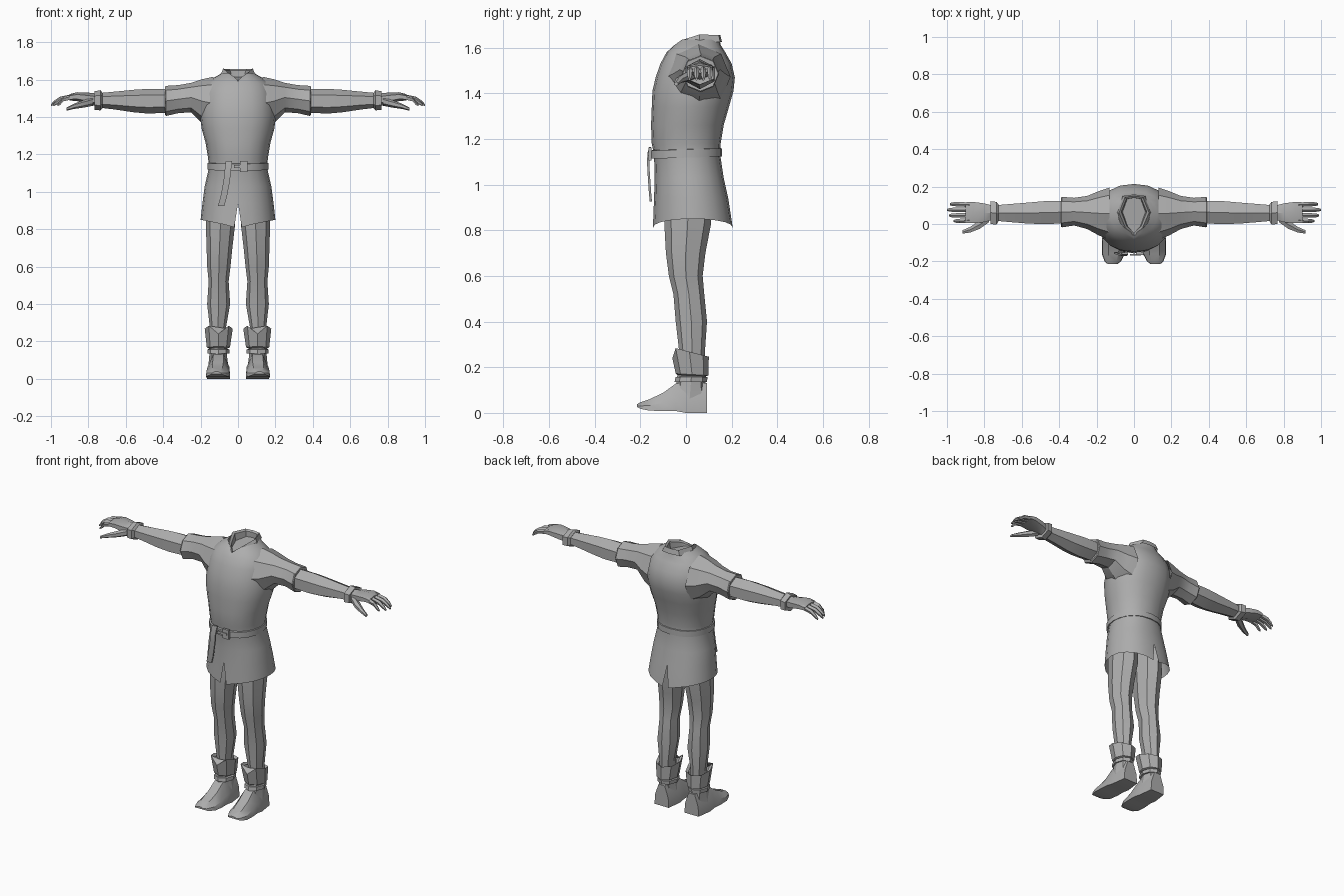
import bpy, bmesh, math

grey = bpy.data.materials.new("cloth_grey")
grey.diffuse_color = (0.42, 0.42, 0.42, 1)


def loft(name, rings, closed=True, caps=True, mirror=True, angle=30):
    """Skin a list of equal-length point rings into one object."""
    bm = bmesh.new()
    rows = [[bm.verts.new(p) for p in r] for r in rings]
    n = len(rows[0])
    for a, b in zip(rows, rows[1:]):
        for i in range(n if closed else n - 1):
            j = (i + 1) % n
            bm.faces.new((a[i], a[j], b[j], b[i]))
    if caps:
        bm.faces.new(rows[0])
        bm.faces.new(rows[-1])
    bmesh.ops.recalc_face_normals(bm, faces=bm.faces)
    me = bpy.data.meshes.new(name)
    bm.to_mesh(me)
    bm.free()
    ob = bpy.data.objects.new(name, me)
    bpy.context.collection.objects.link(ob)
    me.materials.append(grey)
    if mirror:
        m = ob.modifiers.new("mirror", 'MIRROR')
        m.merge_threshold = 0.0005
    bpy.ops.object.select_all(action='DESELECT')
    ob.select_set(True)
    bpy.context.view_layer.objects.active = ob
    bpy.ops.object.shade_smooth_by_angle(angle=math.radians(angle))
    return ob


def oval(n, start):
    """Unit polygon stretched to fill -1..1 both ways."""
    p = [(math.cos(start + i * math.tau / n), math.sin(start + i * math.tau / n)) for i in range(n)]
    mu, mv = max(abs(u) for u, v in p), max(abs(v) for u, v in p)
    return [(u / mu, v / mv) for u, v in p]


def ring_x(x, y0, y1, z0, z1, n=6):
    return [(x, (y0 + y1) / 2 + u * (y1 - y0) / 2, (z0 + z1) / 2 + v * (z1 - z0) / 2)
            for u, v in oval(n, math.pi / 2)]


def ring_z(z, x0, x1, y0, y1, n=8, tilt=0):
    return [((x0 + x1) / 2 + u * (x1 - x0) / 2, (y0 + y1) / 2 + v * (y1 - y0) / 2, z + tilt * v)
            for u, v in oval(n, math.pi / 2)]


def half_ring(z, w, y0, y1, n=10):
    """Half of a body section, from front centre to back centre."""
    pts = []
    for i in range(n + 1):
        a = math.pi * i / n
        s, c = math.sin(a), math.cos(a)
        x = 0 if i in (0, n) else w * s ** 0.85
        pts.append((x, (y0 + y1) / 2 - (y1 - y0) / 2 * c, z))
    return pts


def bar(name, pts, w, t, mirror=False):
    """Flat strip hanging along pts, w wide in x and t thick in y."""
    loft(name, [[(x - w, y - t, z), (x + w, y - t, z), (x + w, y + t, z), (x - w, y + t, z)]
                for x, y, z in pts], mirror=mirror)


# Tunic: half shell with slits at front and back hem, open neck with a V
hem = [(max(x, 0.02), y, 0.81 + 0.2 * x) for x, y, z in half_ring(0.81, 0.2, -0.145, 0.205)]
body = [hem] + [half_ring(*r) for r in (
    (0.94, 0.19, -0.14, 0.185), (1.03, 0.178, -0.137, 0.165), (1.13, 0.155, -0.14, 0.15),
    (1.18, 0.16, -0.15, 0.152), (1.26, 0.173, -0.153, 0.165), (1.34, 0.195, -0.15, 0.188),
    (1.41, 0.203, -0.147, 0.208), (1.47, 0.2, -0.133, 0.214), (1.53, 0.19, -0.112, 0.2),
    (1.58, 0.168, -0.085, 0.172))]
shoulder = half_ring(1.612, 0.125, -0.055, 0.152)
shoulder[0] = (0, -0.073, 1.59)
neck = half_ring(1.635, 0.085, -0.035, 0.148)
neck[0] = (0, -0.06, 1.592)
neck[1] = (0.02, -0.04, 1.615)
loft("tunic", body + [shoulder, neck], closed=False, caps=False)

# Collar: folded band around the neck, and the surface inside it
low = [(0.004, -0.075, 1.584), (0.05, -0.055, 1.605), (0.092, 0.06, 1.626), (0.06, 0.15, 1.625), (0, 0.158, 1.625)]
top = [(0.002, -0.062, 1.598), (0.045, -0.022, 1.632), (0.08, 0.06, 1.658), (0.048, 0.143, 1.655), (0, 0.15, 1.655)]
ins = [(0.0, -0.05, 1.59), (0.038, -0.012, 1.622), (0.068, 0.065, 1.648), (0.04, 0.133, 1.647), (0, 0.14, 1.647)]
mid = [(0, y, 1.6 + 0.1 * y) for x, y, z in ins]
loft("collar", [low, top, ins], closed=False, caps=False)
loft("neck_inside", [ins, [(x * 0.9, y, 1.6 + 0.1 * y) for x, y, z in ins], mid], closed=False, caps=False)

# Sleeves with a turned rim
loft("sleeve", [ring_x(*r, n=8) for r in (
    (0.13, -0.085, 0.195, 1.33, 1.615), (0.19, -0.06, 0.175, 1.365, 1.602), (0.25, -0.027, 0.15, 1.425, 1.582),
    (0.32, -0.008, 0.14, 1.42, 1.57), (0.385, -0.018, 0.145, 1.405, 1.566), (0.39, -0.014, 0.141, 1.41, 1.562),
    (0.388, 0.005, 0.12, 1.43, 1.54))], caps=False)

# Arms, wrist cuffs
loft("forearm", [ring_x(*r) for r in (
    (0.36, 0.003, 0.125, 1.423, 1.548), (0.48, 0.0, 0.122, 1.418, 1.55), (0.56, 0.002, 0.115, 1.425, 1.545),
    (0.66, 0.01, 0.107, 1.44, 1.535), (0.745, 0.018, 0.1, 1.45, 1.527))], angle=20)
loft("wrist_cuff", [ring_x(*r) for r in (
    (0.725, 0.015, 0.105, 1.447, 1.53), (0.735, -0.003, 0.118, 1.435, 1.543),
    (0.768, 0.0, 0.122, 1.438, 1.537), (0.766, 0.02, 0.1, 1.45, 1.525))], angle=20)

# Hands: palm, four fingers, thumb
loft("palm", [ring_x(*r) for r in (
    (0.755, 0.022, 0.098, 1.458, 1.525), (0.8, 0.01, 0.11, 1.468, 1.53),
    (0.86, 0.004, 0.118, 1.484, 1.532), (0.9, 0.006, 0.116, 1.488, 1.522))])
for i, tip in enumerate((0.965, 0.99, 1.0, 0.985)):
    y = 0.019 + i * 0.028
    yt = 0.016 + i * 0.03
    loft("finger_%d" % (i + 1), [
        ring_x(0.88, y - 0.012, y + 0.012, 1.493, 1.522, 5),
        ring_x((0.9 + tip) / 2, yt - 0.012, yt + 0.012, 1.481, 1.509, 5),
        ring_x(tip - 0.015, yt - 0.01, yt + 0.01, 1.463, 1.486, 5),
        ring_x(tip, yt - 0.005, yt + 0.005, 1.456, 1.468, 5)])
loft("thumb", [ring_x(*r, n=6) for r in (
    (0.775, 0.01, 0.05, 1.46, 1.505), (0.825, -0.026, 0.02, 1.45, 1.49),
    (0.875, -0.045, -0.015, 1.443, 1.472), (0.918, -0.052, -0.034, 1.433, 1.45))])

# Belt with buckle and hanging end
loft("belt", [[(x, y, z + 0.03 * y) for x, y, z in half_ring(*r)] for r in (
    (1.12, 0.15, -0.14, 0.145), (1.118, 0.163, -0.157, 0.158),
    (1.154, 0.163, -0.157, 0.158), (1.156, 0.15, -0.14, 0.145))], closed=False, caps=False)
bar("belt_end", [(-0.048, -0.158, 1.165), (-0.055, -0.166, 1.11), (-0.06, -0.164, 1.06),
                 (-0.077, -0.158, 0.97), (-0.09, -0.154, 0.925)], 0.017, 0.005)
bar("buckle", [(0.03, -0.158, 1.105), (0.03, -0.158, 1.163)], 0.02, 0.007)
bar("buckle_pin", [(0.008, -0.165, 1.128), (0.008, -0.165, 1.142)], 0.03, 0.004)

# Legs
loft("leg", [ring_z(*r) for r in (
    (0.15, 0.07, 0.145, -0.03, 0.085), (0.27, 0.065, 0.15, -0.03, 0.083), (0.4, 0.042, 0.165, -0.045, 0.092),
    (0.52, 0.05, 0.157, -0.055, 0.08), (0.6, 0.04, 0.165, -0.075, 0.073), (0.7, 0.03, 0.168, -0.088, 0.085),
    (0.83, 0.015, 0.172, -0.095, 0.11), (0.98, 0.012, 0.165, -0.095, 0.115))], angle=20)

# Boot cuff: flared, notched at the front
cuff_top = ring_z(0.268, 0.028, 0.178, -0.07, 0.1, tilt=-0.022)
cuff_in = ring_z(0.255, 0.045, 0.16, -0.045, 0.085, tilt=-0.02)
cuff_top[4] = (0.105, -0.06, 0.24)
loft("boot_cuff", [ring_z(0.16, 0.06, 0.15, -0.03, 0.085), ring_z(0.168, 0.043, 0.167, -0.045, 0.098, tilt=-0.004),
                   cuff_top, cuff_in], caps=False, angle=20)

# Boot shaft, ankle strap
loft("boot_shaft", [ring_z(*r) for r in (
    (0.05, 0.05, 0.16, -0.06, 0.09), (0.13, 0.06, 0.153, -0.042, 0.085), (0.19, 0.06, 0.155, -0.035, 0.085))])
loft("ankle_strap", [ring_z(*r) for r in (
    (0.137, 0.065, 0.15, -0.03, 0.08), (0.135, 0.046, 0.164, -0.05, 0.092),
    (0.157, 0.046, 0.164, -0.046, 0.094), (0.16, 0.065, 0.15, -0.03, 0.08))], caps=False)

# Foot: heel to toe sections
loft("foot", [[(x0 + (x1 - x0) * u, y, z0 + (z1 - z0) * v) for u, v in
               ((0, 0), (1, 0), (0.97, 0.45), (0.72, 1), (0.28, 1), (0.03, 0.45))]
              for y, x0, x1, z0, z1 in (
    (0.093, 0.055, 0.152, 0.0, 0.13), (0.0, 0.043, 0.165, 0.0, 0.138), (-0.045, 0.042, 0.167, 0.008, 0.128),
    (-0.1, 0.042, 0.172, 0.008, 0.088), (-0.16, 0.048, 0.172, 0.01, 0.06),
    (-0.2, 0.07, 0.157, 0.018, 0.046), (-0.215, 0.09, 0.14, 0.026, 0.038))])
